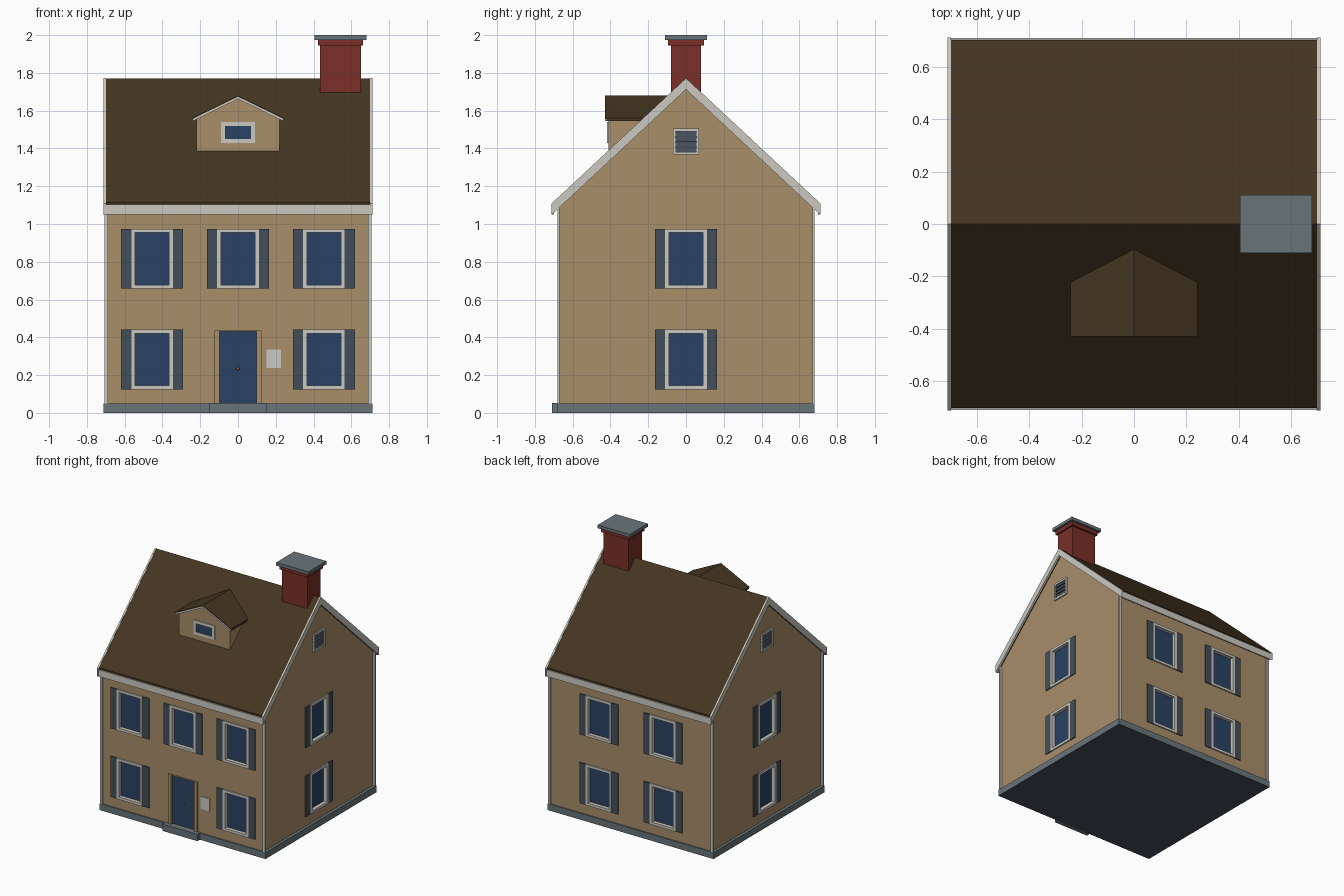
import bpy, bmesh, math
from mathutils import Vector

if "Cube" in bpy.data.objects:
    bpy.data.objects.remove(bpy.data.objects["Cube"])


def colour(name, r, g, b):
    m = bpy.data.materials.new(name)
    m.diffuse_color = [((c / 255 + 0.055) / 1.055) ** 2.4 for c in (r, g, b)] + [1]
    m.use_nodes = True
    m.node_tree.nodes["Principled BSDF"].inputs["Base Color"].default_value = m.diffuse_color
    return m


TAN = colour("tan_siding", 169, 142, 106)
WHITE = colour("off_white_trim", 204, 201, 193)
BROWN = colour("brown_shingle", 68, 53, 33)
BRICK = colour("red_brick", 122, 47, 39)
STONE = colour("grey_stone", 105, 117, 122)
NAVY = colour("navy_blue", 42, 66, 99)
SLATE = colour("dark_slate", 68, 78, 88)
BRASS = colour("brass", 170, 100, 45)


def finish(name, bm, mat):
    bmesh.ops.recalc_face_normals(bm, faces=bm.faces)
    me = bpy.data.meshes.new(name)
    bm.to_mesh(me)
    bm.free()
    me.materials.append(mat)
    ob = bpy.data.objects.new(name, me)
    bpy.context.collection.objects.link(ob)
    return ob


def boxes(name, mat, *pairs):
    """One object made of boxes, each given by two opposite corners."""
    bm = bmesh.new()
    for a, b in pairs:
        a, b = Vector(a), Vector(b)
        vs = bmesh.ops.create_cube(bm, size=1)["verts"]
        for v in vs:
            v.co = (a + b) / 2 + Vector([v.co[i] * abs(b[i] - a[i]) for i in range(3)])
    return finish(name, bm, mat)


def extrude(name, mat, profile, axis, start, end):
    """Extrude a (horizontal, z) outline along x or y."""
    bm = bmesh.new()

    def at(h, z, d):
        return (d, h, z) if axis == "x" else (h, d, z)
    a = [bm.verts.new(at(h, z, start)) for h, z in profile]
    b = [bm.verts.new(at(h, z, end)) for h, z in profile]
    n = len(profile)
    bm.faces.new(a)
    bm.faces.new(b[::-1])
    for i in range(n):
        bm.faces.new((a[i], b[i], b[(i + 1) % n], a[(i + 1) % n]))
    return finish(name, bm, mat)


def gable(half, bottom, eave, apex):
    return [(-half, bottom), (half, bottom), (half, eave), (0, apex), (-half, eave)]


def chevron(half, eave, apex, thick):
    return [(-half, eave), (0, apex), (half, eave),
            (half, eave - thick), (0, apex - thick), (-half, eave - thick)]


WX, WY = 0.69, 0.67          # half sizes of the walls
DORMER_Y = -0.41


def spot(side, u, out, z):
    """Point on a wall: u along it, out from its surface."""
    return {"front": (u, -WY - out, z), "back": (-u, WY + out, z),
            "right": (WX + out, u, z), "left": (-WX - out, -u, z),
            "dormer": (u, DORMER_Y - out, z)}[side]


def wall_box(side, u0, u1, o0, o1, z0, z1):
    return spot(side, u0, o0, z0), spot(side, u1, o1, z1)


def frame(name, side, u, half, z0, z1, w, o0, o1, mat=WHITE):
    boxes(name, mat,
          wall_box(side, u - half, u - half + w, o0, o1, z0, z1),
          wall_box(side, u + half - w, u + half, o0, o1, z0, z1),
          wall_box(side, u - half + w, u + half - w, o0, o1, z0, z0 + w),
          wall_box(side, u - half + w, u + half - w, o0, o1, z1 - w, z1))


cuts = []                    # openings to cut in the walls


def window(side, u, z):
    n = f"{side}_window"
    frame(n + "_frame", side, u, 0.11, z - 0.002, z + 0.314, 0.02, -0.025, 0.01)
    boxes(n + "_glass", NAVY, wall_box(side, u - 0.092, u + 0.092, -0.025, -0.018, z + 0.016, z + 0.296))
    boxes(n + "_shutters", SLATE, *[
        wall_box(side, u + s * 0.11, u + s * 0.165, -0.005, 0.008, z - 0.002, z + 0.314) for s in (-1, 1)])
    cuts.append(wall_box(side, u - 0.1, u + 0.1, -0.026, 0.05, z + 0.008, z + 0.304))


# Walls, and plinth with a slate underside
walls = extrude("walls", TAN, gable(WY, 0.04, 1.095, 1.72), "x", -WX, WX)
plinth = boxes("plinth", STONE, ((-0.712, -0.68, 0), (0.712, 0.68, 0.05)))
plinth.data.materials.append(SLATE)
for p in plinth.data.polygons:
    if p.normal.z < -0.5:
        p.material_index = 1
boxes("front_step", STONE, ((-0.15, -0.71, 0), (0.15, -0.67, 0.052)))
boxes("corner_boards", WHITE, *[
    ((sx * 0.688, sy * 0.669, 0.05), (sx * 0.706, sy * 0.68, 1.085)) for sx in (-1, 1) for sy in (-1, 1)])

# Windows with shutters on all four sides
for z in (0.127, 0.66):
    for u in (-0.455, 0.455):
        window("front", u, z)
    for u in (-0.275, 0.275):
        window("back", u, z)
    for side in ("left", "right"):
        window(side, 0, z)
window("front", 0, 0.66)

# Gable vents with sloping louvres
for s, side in ((-1, "left"), (1, "right")):
    frame(side + "_vent_frame", side, 0, 0.07, 1.367, 1.505, 0.015, -0.01, 0.01)
    boxes(side + "_vent_back", SLATE, wall_box(side, -0.056, 0.056, -0.01, 0.001, 1.38, 1.492))
    for i in range(4):
        z = 1.384 + i * 0.027
        extrude(side + "_vent_louvre", SLATE,
                [(s * WX, z), (s * (WX + 0.009), z), (s * WX, z + 0.024)], "y", -0.055, 0.055)

# Door, surround, knob and wall plate
boxes("door", NAVY, wall_box("front", -0.098, 0.098, -0.02, -0.01, 0.052, 0.432))
cuts.append(wall_box("front", -0.098, 0.098, -0.02, 0.05, 0.051, 0.432))
boxes("door_surround", TAN,
      wall_box("front", -0.125, -0.098, -0.005, 0.008, 0.05, 0.437),
      wall_box("front", 0.098, 0.125, -0.005, 0.008, 0.05, 0.437),
      wall_box("front", -0.098, 0.098, -0.005, 0.008, 0.43, 0.437))
bm = bmesh.new()
bmesh.ops.create_uvsphere(bm, u_segments=10, v_segments=6, radius=0.008)
bmesh.ops.translate(bm, verts=bm.verts, vec=spot("front", 0, -0.004, 0.235))
finish("door_knob", bm, BRASS)
boxes("wall_plate", WHITE, wall_box("front", 0.152, 0.228, -0.003, 0.005, 0.238, 0.335))

# Cut the openings
cutter = boxes("opening_cutter", TAN, *cuts)
cutter.hide_render = True
mod = walls.modifiers.new("openings", "BOOLEAN")
mod.operation, mod.solver, mod.object = "DIFFERENCE", "EXACT", cutter
bpy.context.view_layer.objects.active = walls
bpy.ops.object.modifier_apply(modifier=mod.name)
bpy.data.objects.remove(cutter)

# Main roof with rake boards and fascia
extrude("roof", BROWN, chevron(0.702, 1.115, 1.77, 0.055), "x", -0.70, 0.70)
for s, n in ((-1, "left"), (1, "right")):
    extrude(n + "_rake_board", WHITE, chevron(0.712, 1.108, 1.772, 0.06), "x", s * 0.70, s * 0.712)
boxes("fascia", WHITE, *[
    ((-0.70, s * 0.70, 1.05), (0.70, s * 0.71, 1.102)) for s in (-1, 1)])

# Dormer
extrude("dormer_walls", TAN, gable(0.22, 1.36, 1.555, 1.665), "y", DORMER_Y, -0.12)
extrude("dormer_roof", BROWN, chevron(0.242, 1.562, 1.68, 0.006), "y", -0.43, -0.09)
extrude("dormer_trim", WHITE, chevron(0.24, 1.557, 1.675, 0.013), "y", -0.429, -0.42)
extrude("dormer_soffit", BROWN, chevron(0.24, 1.557, 1.675, 0.013), "y", -0.42, -0.09)
frame("dormer_window_frame", "dormer", 0, 0.09, 1.43, 1.54, 0.021, -0.005, 0.007)
boxes("dormer_window_glass", NAVY, wall_box("dormer", -0.07, 0.07, -0.005, 0.002, 1.449, 1.521))

# Chimney
boxes("chimney_stack", BRICK, ((0.435, -0.08, 1.695), (0.65, 0.08, 1.95)),
      ((0.424, -0.095, 1.945), (0.662, 0.095, 1.976)))
boxes("chimney_cap", STONE, ((0.405, -0.11, 1.975), (0.68, 0.11, 2.0)))
